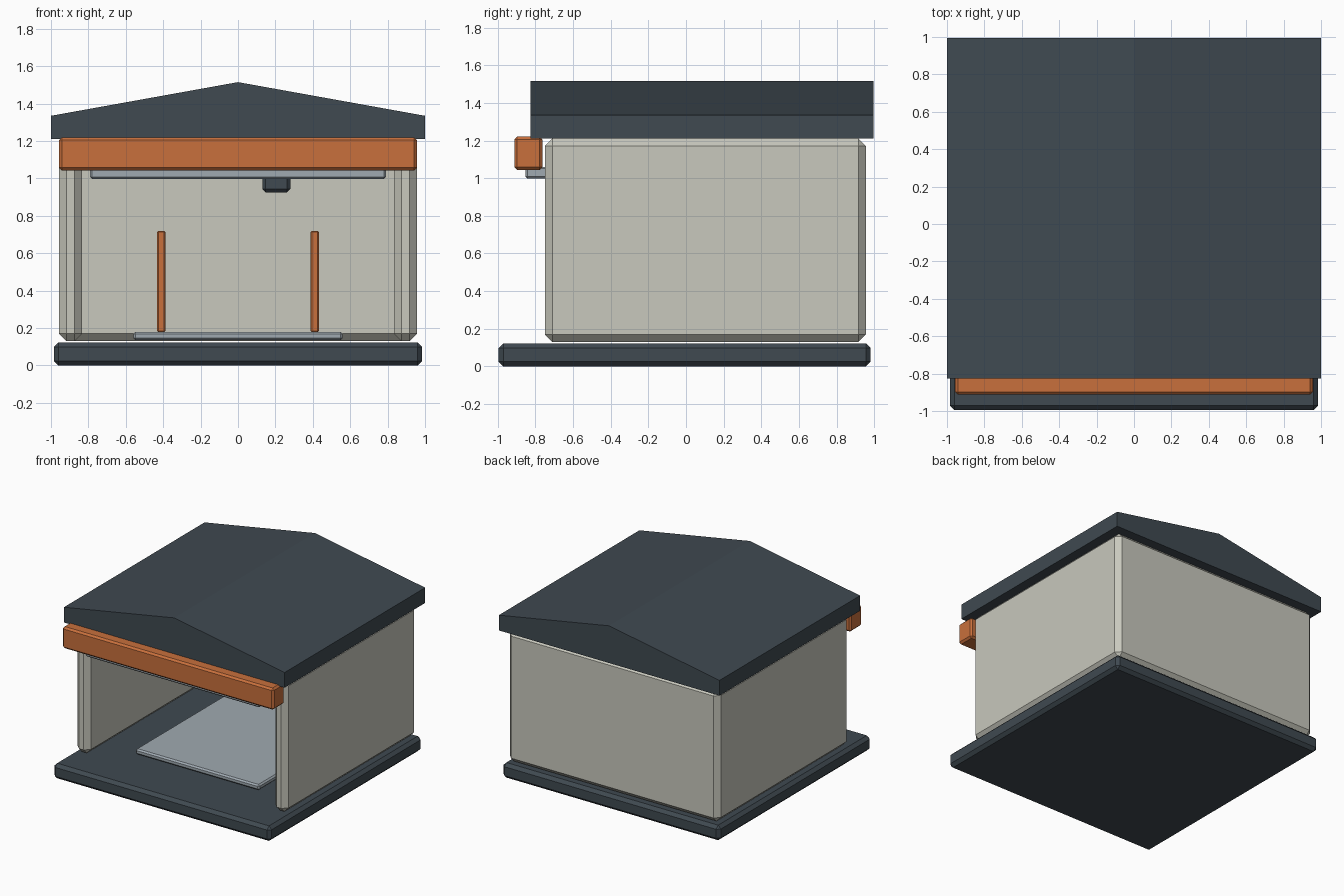
import bpy, bmesh

if "Cube" in bpy.data.objects:
    bpy.data.objects.remove(bpy.data.objects["Cube"])


def material(name, rgb):
    m = bpy.data.materials.new(name)
    m.diffuse_color = (*rgb, 1)
    m.use_nodes = True
    m.node_tree.nodes["Principled BSDF"].inputs["Base Color"].default_value = m.diffuse_color
    return m


DARK = material("dark_slate", (0.05, 0.067, 0.082))
ORANGE = material("orange", (0.58, 0.16, 0.045))
WALL = material("wall_plaster", (0.58, 0.58, 0.51))
METAL = material("pale_metal", (0.35, 0.40, 0.44))


def finish(name, bm, mat):
    bmesh.ops.recalc_face_normals(bm, faces=bm.faces)
    mesh = bpy.data.meshes.new(name)
    bm.to_mesh(mesh)
    bm.free()
    mesh.materials.append(mat)
    obj = bpy.data.objects.new(name, mesh)
    bpy.context.collection.objects.link(obj)
    return obj


def box(name, x, y, z, mat, bevel):
    """Chamfered box from (min, max) ranges."""
    bm = bmesh.new()
    bmesh.ops.create_cube(bm, size=1)
    for v in bm.verts:
        v.co = [r[0] + (c + 0.5) * (r[1] - r[0]) for r, c in zip((x, y, z), v.co)]
    obj = finish(name, bm, mat)
    mod = obj.modifiers.new("chamfer", "BEVEL")
    mod.width = bevel
    mod.segments = 1
    return obj


# Floor slab and raised parking plate
box("floor_slab", (-0.985, 0.985), (-0.995, 0.98), (0, 0.123), DARK, 0.025)
box("floor_plate", (-0.56, 0.56), (-0.53, 0.76), (0.135, 0.18), METAL, 0.012)

# Walls: two sides and the back
for side, s in (("left", -1), ("right", 1)):
    xs = sorted((s * 0.835, s * 0.957))
    box(side + "_wall", xs, (-0.75, 0.955), (0.13, 1.21), WALL, 0.04)
    # Upright stop posts near the back wall
    xs = sorted((s * 0.388, s * 0.432))
    box(side + "_stop_post", xs, (0.71, 0.755), (0.178, 0.72), ORANGE, 0.007)
box("back_wall", (-0.957, 0.957), (0.833, 0.955), (0.13, 1.21), WALL, 0.04)

# Front header, raised door and its motor
box("front_header", (-0.957, 0.957), (-0.912, -0.762), (1.043, 1.22), ORANGE, 0.015)
box("raised_door", (-0.79, 0.79), (-0.852, 0.2), (0.998, 1.06), METAL, 0.01)
box("door_motor", (0.13, 0.28), (0.05, 0.3), (0.925, 1.03), DARK, 0.018)

# Gabled roof: extruded profile
bm = bmesh.new()
profile = [(-1, 1.21), (1, 1.21), (1, 1.335), (0, 1.515), (-1, 1.335)]
gable = bm.faces.new([bm.verts.new((x, -0.825, z)) for x, z in profile])
ext = bmesh.ops.extrude_face_region(bm, geom=[gable], use_keep_orig=True)
bmesh.ops.translate(bm, vec=(0, 1.82, 0),
                    verts=[g for g in ext["geom"] if isinstance(g, bmesh.types.BMVert)])
finish("gable_roof", bm, DARK)
